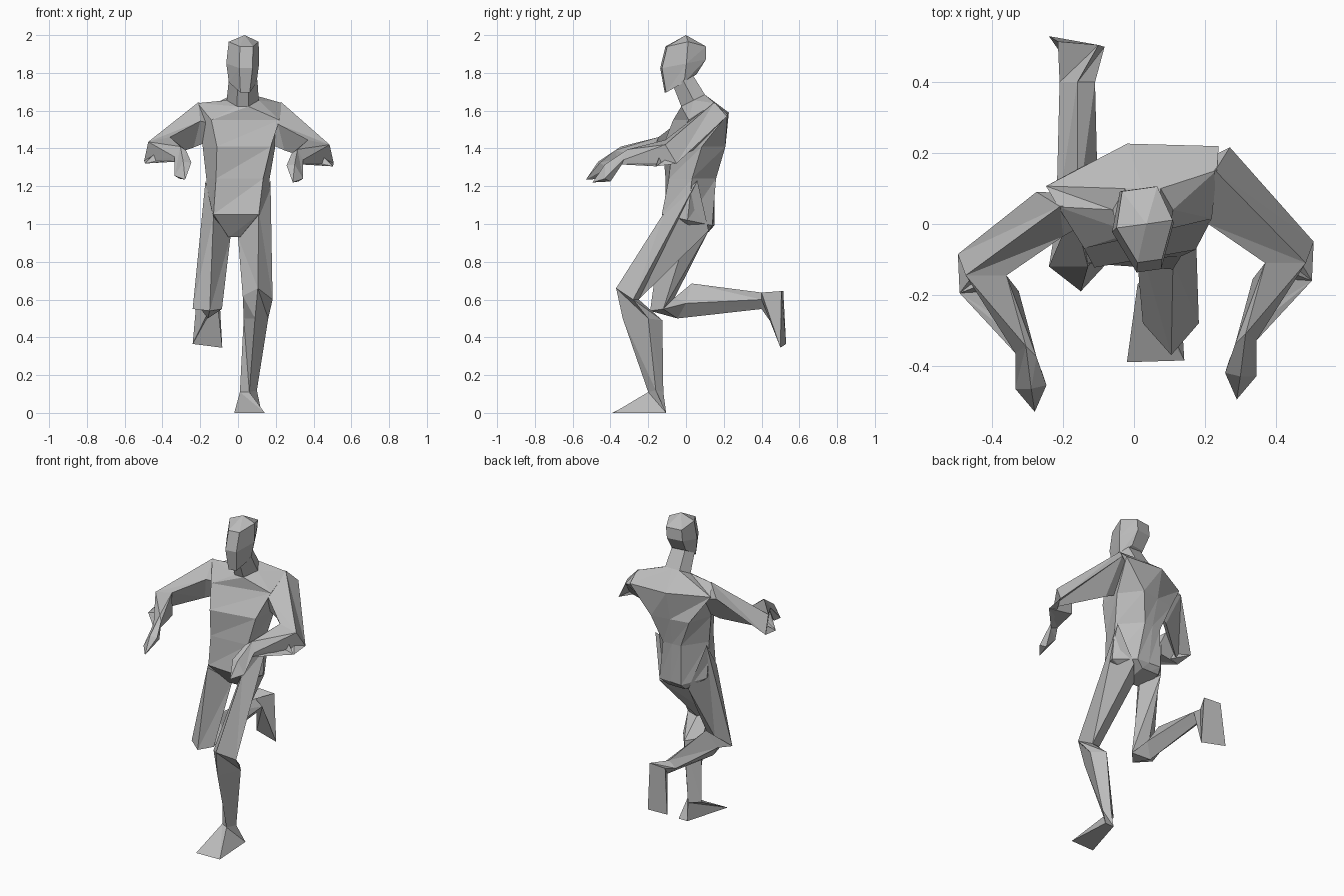
import bpy
import bmesh
from math import cos, sin, radians
from mathutils import Vector

default_cube = bpy.data.objects.get("Cube")
if default_cube:
    bpy.data.objects.remove(default_cube, do_unlink=True)

# One plain grey for the whole figure
grey = bpy.data.materials.new("plain_grey")
grey.use_nodes = True
grey.diffuse_color = (0.5, 0.5, 0.5, 1)
shader = grey.node_tree.nodes["Principled BSDF"]
shader.inputs["Base Color"].default_value = grey.diffuse_color
shader.inputs["Roughness"].default_value = 0.8


def loft(name, rings):
    """Skin a row of equal-sized rings with flat triangles and cap both ends."""
    bm = bmesh.new()
    rows = [[bm.verts.new(point) for point in ring] for ring in rings]
    count = len(rows[0])
    for lower, upper in zip(rows, rows[1:]):
        for i in range(count):
            j = (i + 1) % count
            bm.faces.new((lower[i], lower[j], upper[j]))
            bm.faces.new((lower[i], upper[j], upper[i]))
    bm.faces.new(rows[0])
    bm.faces.new(rows[-1])
    bmesh.ops.remove_doubles(bm, verts=bm.verts, dist=0.0005)
    bmesh.ops.recalc_face_normals(bm, faces=bm.faces)
    mesh = bpy.data.meshes.new(name)
    bm.to_mesh(mesh)
    bm.free()
    mesh.materials.append(grey)
    part = bpy.data.objects.new(name, mesh)
    bpy.context.collection.objects.link(part)


def turn(x, y, yaw, centre):
    """Rotate a local point about the upright axis and move it to the centre."""
    c, s = cos(radians(yaw)), sin(radians(yaw))
    return centre[0] + x * c - y * s, centre[1] + x * s + y * c


def section(z, centre, side, front, back, yaw=0, tilt=0, lift=0, spine=0):
    """Seven-sided body section; front and back are (half width, depth)."""
    outline = [
        (-front[0], -front[1]), (front[0], -front[1]), (side, 0),
        (back[0], back[1]), (0, back[1] + spine), (-back[0], back[1]), (-side, 0),
    ]
    return [(*turn(x, y, yaw, centre), z + tilt * y + (lift if y == 0 else 0))
            for x, y in outline]


# Torso and neck: hips turn one way, shoulders the other
shoulder_centre = (0.01, 0.1)
shoulder_yaw = 13
loft("torso", [
    section(0.94, (-0.02, 0.03), side=0.06, front=(0.03, 0.05), back=(0.06, 0.09), tilt=0.2),
    section(1.02, (0, 0.02), side=0.17, front=(0.12, 0.14), back=(0.08, 0.125), yaw=-4, tilt=-0.22),
    section(1.24, (0, 0.02), side=0.168, front=(0.125, 0.12), back=(0.06, 0.135), yaw=4),
    section(1.41, (0.005, 0.05), side=0.195, front=(0.145, 0.15), back=(0.12, 0.14), yaw=10),
    section(1.57, shoulder_centre, side=0.23, front=(0.185, 0.13), back=(0.25, 0.065),
            yaw=shoulder_yaw, tilt=0.15, lift=0.07, spine=0.065),
    section(1.655, (0.025, 0.04), side=0.085, front=(0.03, 0.065), back=(0.05, 0.06), tilt=0.5),
    section(1.76, (0.027, -0.015), side=0.076, front=(0.03, 0.052), back=(0.045, 0.05), tilt=0.6),
])

# Head: narrow chin, wide cheeks, faceted crown
crown = (0.035, 0, 2.0)
loft("head", [
    section(1.75, (0.025, -0.02), side=0.074, front=(0.025, 0.09), back=(0.045, 0.07), yaw=8, tilt=0.6),
    section(1.85, (0.025, -0.01), side=0.088, front=(0.035, 0.123), back=(0.05, 0.11), yaw=8, tilt=0.2),
    section(1.94, (0.03, 0), side=0.08, front=(0.035, 0.105), back=(0.05, 0.1), yaw=8, lift=0.025),
    [crown] * 7,
])

# Arms: each ring runs top, outer, under, inner under, inner
shoulder_top = [(0.225, 0, 1.645), (0.28, 0.055, 1.57)]
under, pit = (0.245, 0.04, 1.39), (0.21, 0, 1.53)
armpit = [under, under, pit]
elbow = [(0.485, -0.11, 1.42), (0.507, -0.05, 1.32), (0.502, -0.16, 1.305)]
crook, forearm_base = (0.37, -0.11, 1.445), (0.335, -0.155, 1.328)
wrist = [(0.315, -0.31, 1.395), (0.345, -0.33, 1.34), (0.335, -0.34, 1.315),
         (0.295, -0.33, 1.33), (0.285, -0.34, 1.375)]
knuckles = [(0.3, -0.43, 1.315), (0.345, -0.43, 1.24), (0.32, -0.4, 1.225),
            (0.27, -0.38, 1.28), (0.257, -0.42, 1.31)]
fingertip = [(0.29, -0.495, 1.22)] * 5
chest = Vector((0, 0.08, 1.5))

for name, mirror, shift in (
    ("left_arm", 1, Vector((0, 0, 0))),
    ("right_arm", -1, Vector((0.01, -0.035, 0.015))),
):
    def place(ring):
        return [Vector((mirror * x, y, z)) + shift for x, y, z in ring]

    root = [Vector((*turn(mirror * x, y, shoulder_yaw, shoulder_centre), z))
            for x, y, z in shoulder_top] + place(armpit)
    buried = [point.lerp(chest, 0.4) for point in root]
    outer_rings = (elbow + [crook, crook], elbow + [forearm_base, crook],
                   wrist, knuckles, fingertip)
    loft(name, [buried, root] + [place(ring) for ring in outer_rings])

# Legs: each ring runs front, outer, back, inner
left_leg = {
    "hip": [(0.11, -0.11, 1.07), (0.172, 0.06, 1.23), (0.1, 0.12, 0.965), (0, 0, 0.93)],
    "knee": [(0.105, -0.37, 0.66), (0.183, -0.28, 0.6), (0.1, -0.25, 0.6), (0.025, -0.28, 0.62)],
    "calf": [(0.09, -0.335, 0.5), (0.16, -0.2, 0.5), (0.1, -0.125, 0.49), (0.03, -0.2, 0.5)],
    "ankle": [(0.06, -0.2, 0.11), (0.1, -0.16, 0.12), (0.07, -0.12, 0.11), (0.01, -0.17, 0.11)],
    "sole": [(0.142, -0.385, 0), (0.125, -0.105, 0), (0.065, -0.105, 0), (-0.02, -0.39, 0)],
}
right_leg = {
    "hip": [(-0.13, -0.12, 1.04), (-0.172, 0.04, 1.23), (-0.1, 0.12, 0.965), (-0.04, 0, 0.93)],
    "knee": [(-0.15, -0.19, 0.54), (-0.24, -0.12, 0.55), (-0.16, -0.06, 0.61), (-0.085, -0.12, 0.55)],
    "calf": [(-0.16, -0.045, 0.5), (-0.22, 0, 0.58), (-0.16, 0.03, 0.685), (-0.1, 0, 0.58)],
    "ankle": [(-0.15, 0.4, 0.55), (-0.21, 0.4, 0.6), (-0.16, 0.4, 0.637), (-0.11, 0.4, 0.6)],
    "sole": [(-0.24, 0.53, 0.365), (-0.215, 0.515, 0.645), (-0.1, 0.505, 0.645), (-0.083, 0.5, 0.345)],
}
loft("left_leg", list(left_leg.values()))
loft("right_leg", list(right_leg.values()))
